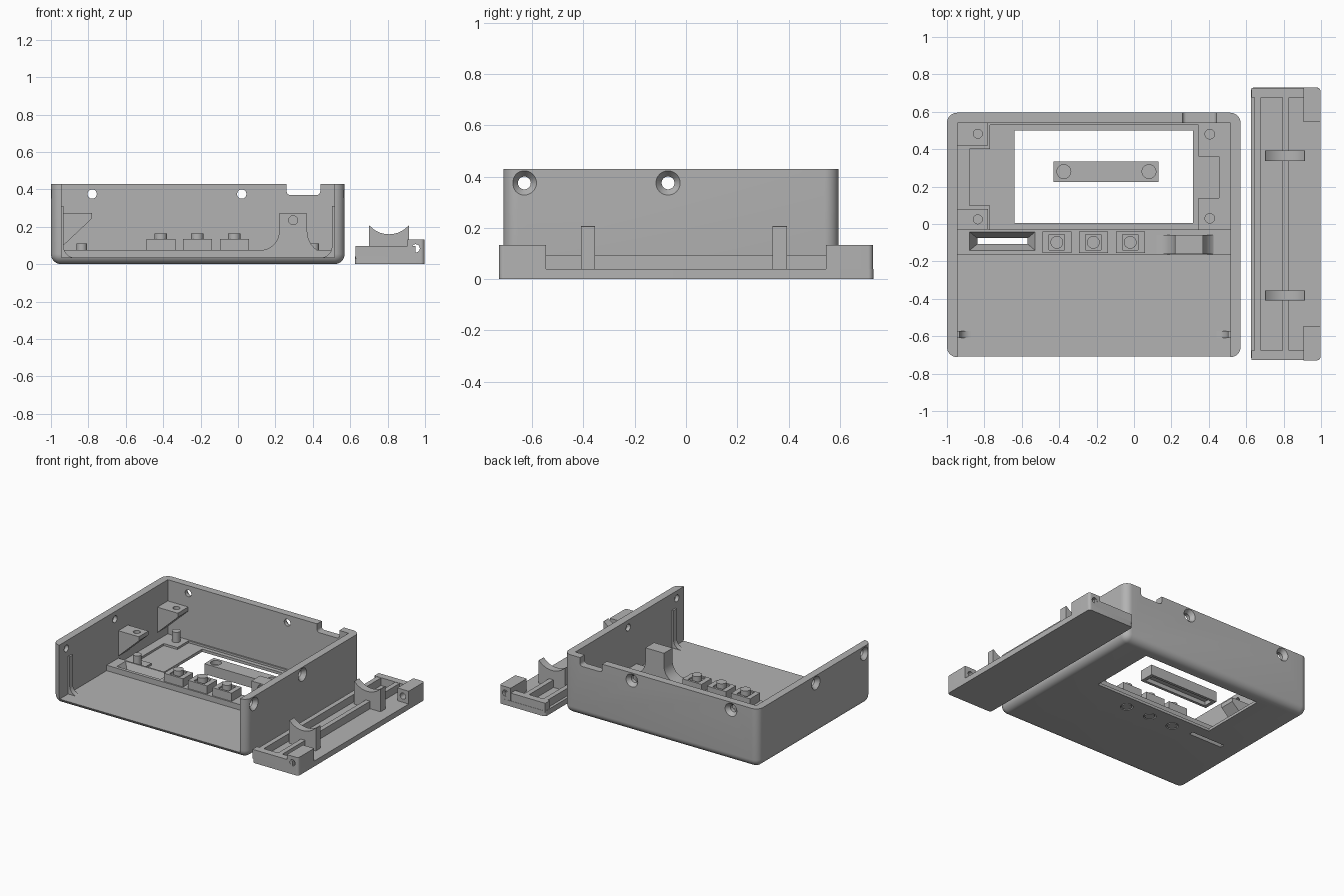
import bpy, bmesh, math
from mathutils import Matrix, Vector

if "Cube" in bpy.data.objects:
    bpy.data.objects.remove(bpy.data.objects["Cube"])

grey = bpy.data.materials.new("plastic grey")
grey.diffuse_color = (0.45, 0.45, 0.45, 1)
grey.use_nodes = True
grey.node_tree.nodes["Principled BSDF"].inputs["Base Color"].default_value = grey.diffuse_color


def finish(name, bm):
    bmesh.ops.recalc_face_normals(bm, faces=bm.faces[:])
    me = bpy.data.meshes.new(name)
    bm.to_mesh(me)
    bm.free()
    me.materials.append(grey)
    ob = bpy.data.objects.new(name, me)
    bpy.context.collection.objects.link(ob)
    return ob


def box(name, x0, x1, y0, y1, z0, z1, bevel=0, pick=None):
    bm = bmesh.new()
    bmesh.ops.create_cube(bm, size=1)
    for v in bm.verts:
        v.co = ((x0 + x1) / 2 + v.co.x * (x1 - x0), (y0 + y1) / 2 + v.co.y * (y1 - y0),
                (z0 + z1) / 2 + v.co.z * (z1 - z0))
    if bevel:
        edges = [e for e in bm.edges if pick(e)]
        bmesh.ops.bevel(bm, geom=edges, offset=bevel, segments=8, profile=0.5, affect='EDGES')
    return finish(name, bm)


def upright(e):
    return abs(e.verts[0].co.z - e.verts[1].co.z) > 1e-4


def cone(name, start, end, r0, r1, n=32):
    bm = bmesh.new()
    a, b = Vector(start), Vector(end)
    m = Matrix.Translation((a + b) / 2) @ (b - a).to_track_quat('Z', 'Y').to_matrix().to_4x4()
    bmesh.ops.create_cone(bm, cap_ends=True, segments=n, radius1=r0, radius2=r1,
                          depth=(b - a).length, matrix=m)
    return finish(name, bm)


def prism(name, pts, y0, y1):
    """Extrude an XZ profile along y."""
    bm = bmesh.new()
    f = bm.faces.new([bm.verts.new((x, y0, z)) for x, z in pts])
    ext = bmesh.ops.extrude_face_region(bm, geom=[f])
    bmesh.ops.translate(bm, vec=(0, y1 - y0, 0),
                        verts=[v for v in ext["geom"] if isinstance(v, bmesh.types.BMVert)])
    return finish(name, bm)


def arc(cx, cz, r, a0, a1, n=10):
    return [(cx + r * math.cos(math.radians(a0 + (a1 - a0) * i / n)),
             cz + r * math.sin(math.radians(a0 + (a1 - a0) * i / n))) for i in range(n + 1)]


def cut(ob, *cutters):
    for c in cutters:
        m = ob.modifiers.new("cut", 'BOOLEAN')
        m.operation, m.solver, m.object = 'DIFFERENCE', 'EXACT', c
        bpy.context.view_layer.objects.active = ob
        bpy.ops.object.modifier_apply(modifier=m.name)
        bpy.data.objects.remove(c)


# Case: rounded tray, open at the front and top
case = box("case", -1, 0.57, -0.712, 0.595, 0, 0.43, 0.055,
           lambda e: upright(e) or max(v.co.z for v in e.verts) < 0.01)
cut(case, box("cavity", -0.945, 0.515, -1, 0.54, 0.035, 0.6))
# Screen recess, side pockets and window
cut(case,
    box("c", -0.77, 0.345, -0.029, 0.53, 0.02, 0.1),
    box("c", -0.88, -0.76, 0.1, 0.4, 0.02, 0.1),
    box("c", 0.34, 0.455, 0.14, 0.36, 0.02, 0.1),
    box("c", -0.64, 0.315, 0.005, 0.5, -0.1, 0.1),
    box("c", 0.26, 0.44, 0.5, 0.7, 0.37, 0.6, 0.02,
        lambda e: abs(e.verts[0].co.y - e.verts[1].co.y) > 0.01
        and max(v.co.z for v in e.verts) < 0.4))


# Countersunk screw holes through the walls
def screw_hole(p, d):
    p, d = Vector(p), Vector(d)
    cut(case, cone("c", p + d * 0.1, p - d * 0.1, 0.025, 0.025),
        cone("c", p + d * 0.01, p - d * 0.03, 0.055, 0.024))


for y in (-0.63, -0.07):
    screw_hole((0.57, y, 0.375), (1, 0, 0))
    screw_hole((-1, y, 0.375), (-1, 0, 0))
for x in (-0.78, 0.02):
    screw_hole((x, 0.595, 0.375), (0, 1, 0))

# Raised control shelf with tapered slot
shelf = box("control_shelf", -0.95, 0.52, -0.165, -0.03, 0.03, 0.075)


def slot():
    bm = bmesh.new()
    bmesh.ops.create_cube(bm, size=1)
    for v in bm.verts:
        top = v.co.z > 0
        hx, hy = (0.178, 0.052) if top else (0.134, 0.015)
        v.co = (-0.7035 + math.copysign(hx, v.co.x), -0.0915 + math.copysign(hy, v.co.y),
                0.08 if top else -0.001)
    return finish("slot", bm)


cut(case, slot())
cut(shelf, slot())

# Button guides with round plungers
for x in (-0.4125, -0.2175, -0.02):
    guide = box("button_guide", x - 0.0775, x + 0.0775, -0.155, -0.04, 0.07, 0.135)
    cut(guide, box("c", x - 0.042, x + 0.042, -0.14, -0.056, 0.0, 0.2))
    for part in (case, shelf):
        cut(part, cone("c", (x, -0.098, -0.1), (x, -0.098, 0.2), 0.042, 0.042))
    cone("button", (x, -0.098, 0), (x, -0.098, 0.165), 0.034, 0.034)
    box("button_collar", x - 0.041, x + 0.041, -0.139, -0.057, 0.085, 0.125)

# Screen locating pegs
for x in (-0.835, 0.405):
    for y in (0.03, 0.48):
        cone("screen_peg", (x, y, 0.03), (x, y, 0.11), 0.028, 0.028, 24)

# Wall brackets with screw holes
for y0, y1 in ((-0.03, 0.08), (0.42, 0.545)):
    bracket = prism("wall_bracket", [(-0.95, 0.275), (-0.78, 0.275), (-0.78, 0.245), (-0.95, 0.085)],
                    y0, y1)
    cut(bracket, cone("c", (-0.835, (y0 + y1) / 2, 0.23), (-0.835, (y0 + y1) / 2, 0.4), 0.024, 0.024))

# Flared post with cross hole
post = prism("flared_post", [(0.12, 0.05)] + arc(0.12, 0.175, 0.1, -90, 0) + [(0.22, 0.27), (0.37, 0.27)]
             + arc(0.49, 0.175, 0.12, 180, 270) + [(0.49, 0.05)], -0.16, -0.06)
cut(post, cone("c", (0.295, -0.3, 0.235), (0.295, -0.08, 0.235), 0.024, 0.024))

# Thin wall ribs near the open front
for side in (-1, 1):
    pts = [(0.735, 0.03), (0.735, 0.31), (0.717, 0.31)] + arc(0.657, 0.095, 0.06, 0, -90) + [(0.657, 0.03)]
    prism("wall_rib", [(-0.215 + side * x, z) for x, z in pts], -0.61, -0.573)

# Loose clamp bar lying in the window
bar = box("clamp_bar", -0.43, 0.13, 0.225, 0.335, 0, 0.075)
cut(bar, box("c", -0.405, 0.105, 0.245, 0.315, -0.1, 0.03))
for x in (-0.375, 0.08):
    cut(bar, cone("c", (x, 0.28, 0.045), (x, 0.28, 0.2), 0.037, 0.037))

# Separate end panel: plate, end walls, corner blocks, rails
box("panel_plate", 0.625, 0.997, -0.728, 0.73, 0, 0.04, 0.02, upright)
for x in (0.645, 0.795):
    box("panel_rail", x, x + 0.035, -0.69, 0.69, 0.03, 0.095)
for s in (-1, 1):
    y0, y1 = sorted((s * 0.677, s * 0.728))
    box("panel_end_wall", 0.627, 0.95, y0, y1, 0.03, 0.097)
    y0, y1 = sorted((s * 0.545, s * 0.729))
    block = box("panel_corner_block", 0.905, 0.997, y0, y1, 0.02, 0.133, 0.02,
                lambda e: upright(e) and e.verts[0].co.x > 0.95 and abs(e.verts[0].co.y) > 0.6)
    cut(block, cone("c", (0.95, -1, 0.085), (0.95, 1, 0.085), 0.022, 0.022))

# Concave cradles on the panel
for y0 in (-0.41, 0.338):
    prism("cradle", [(0.70, 0.03), (0.70, 0.205)] + arc(0.8075, 0.30, 0.14, 222, 318)
          + [(0.915, 0.205), (0.915, 0.03)], y0, y0 + 0.055)

# Smooth the curved faces, keep edges crisp
bpy.ops.object.select_all(action='SELECT')
bpy.context.view_layer.objects.active = case
bpy.ops.object.shade_smooth_by_angle(angle=math.radians(30))
